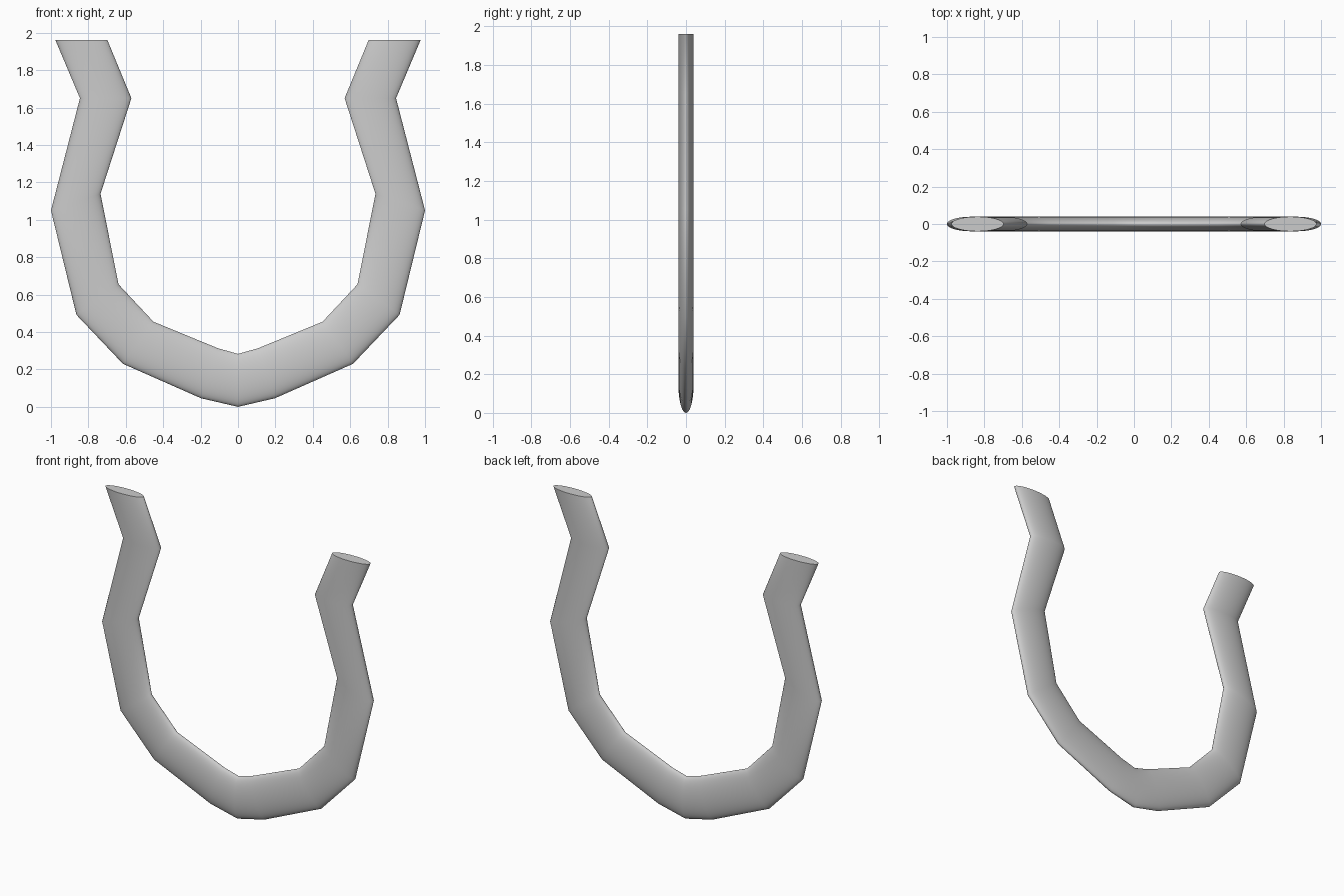
import bpy, bmesh, math

if "Cube" in bpy.data.objects:
    bpy.data.objects.remove(bpy.data.objects["Cube"])

SIDES = 48
HALF_DEPTH = 0.039

# Mitre joints of the right half: outer x, outer z, inner x, inner z
joints = [
    (0.0, 0.0, 0.0, 0.283),
    (0.198, 0.046, 0.107, 0.313),
    (0.615, 0.23, 0.452, 0.455),
    (0.864, 0.492, 0.639, 0.655),
    (1.0, 1.05, 0.735, 1.139),
    (0.845, 1.65, 0.57, 1.65),
    (0.976, 1.96, 0.698, 1.96),
]
# Mirror the right half to get the full path from left tip to right tip
path = [(-a, b, -c, d) for a, b, c, d in reversed(joints[1:])] + joints

bm = bmesh.new()


def ring(ox, oz, ix, iz):
    """Elliptical cross-section lying in the mitre plane."""
    cx, cz = (ox + ix) / 2, (oz + iz) / 2
    verts = []
    for k in range(SIDES):
        t = 2 * math.pi * k / SIDES
        c = math.cos(t)
        verts.append(bm.verts.new((cx + (ox - ix) / 2 * c,
                                   HALF_DEPTH * math.sin(t),
                                   cz + (oz - iz) / 2 * c)))
    return verts


# Bent oval bar with flat capped ends
rings = [ring(*j) for j in path]
for r, s in zip(rings, rings[1:]):
    for k in range(SIDES):
        n = (k + 1) % SIDES
        bm.faces.new((r[k], r[n], s[n], s[k]))
bm.faces.new(rings[0])
bm.faces.new(rings[-1])
bmesh.ops.recalc_face_normals(bm, faces=bm.faces)

mesh = bpy.data.meshes.new("horseshoe_bar")
bm.to_mesh(mesh)
bm.free()
bar = bpy.data.objects.new("horseshoe_bar", mesh)
bpy.context.collection.objects.link(bar)
bpy.context.view_layer.objects.active = bar
bar.select_set(True)
bpy.ops.object.shade_smooth_by_angle(angle=math.radians(40))
